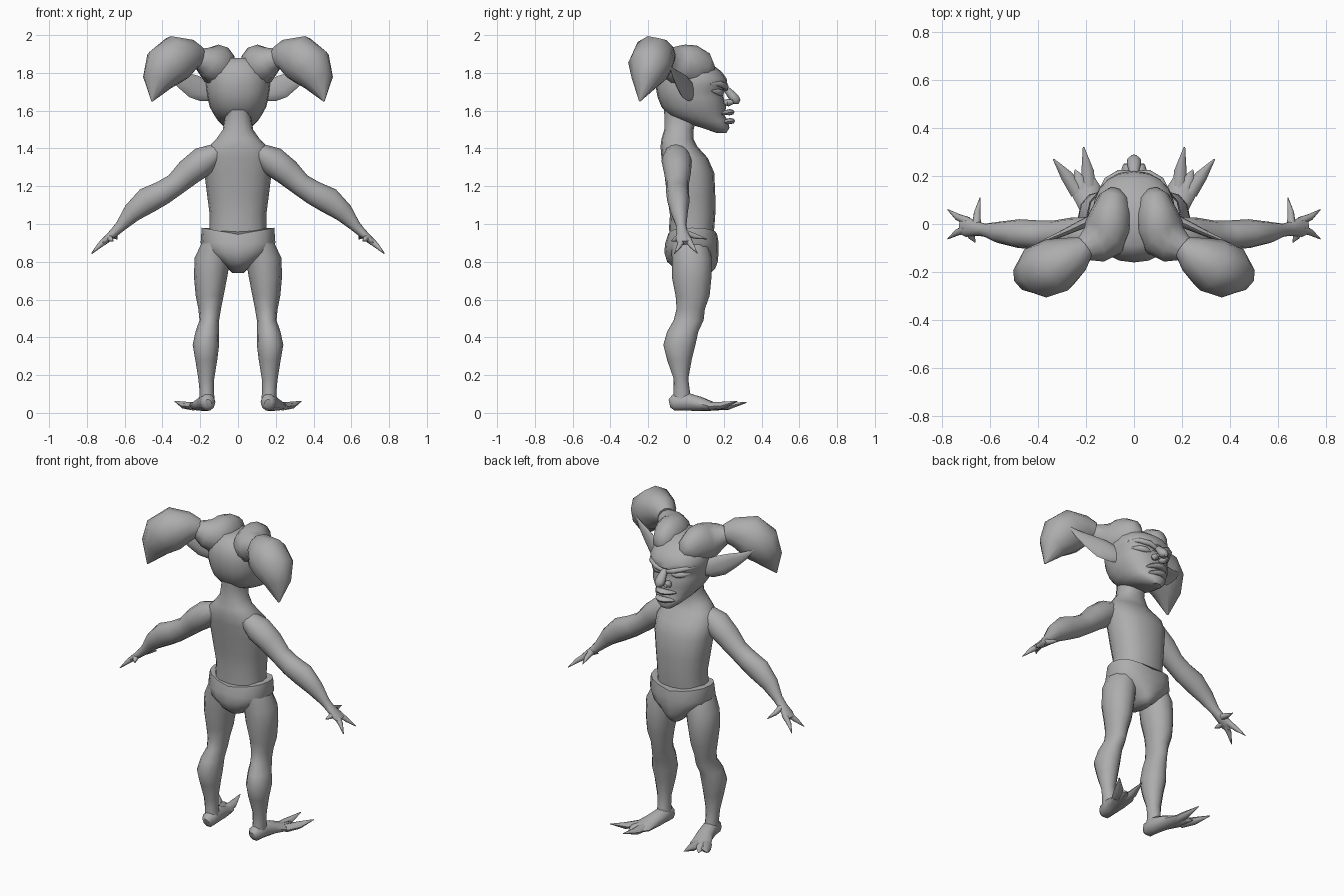
import bpy, bmesh, math
from mathutils import Vector

grey = bpy.data.materials.new("plain grey")
grey.diffuse_color = (0.42, 0.42, 0.42, 1)


def loft(name, rings, mirror=False, angle=50):
    """Skin a list of equal-length point rings and cap both ends."""
    bm = bmesh.new()
    rows = [[bm.verts.new(p) for p in r] for r in rings]
    n = len(rows[0])
    for a, b in zip(rows, rows[1:]):
        for i in range(n):
            j = (i + 1) % n
            bm.faces.new((a[i], a[j], b[j], b[i]))
    bm.faces.new(rows[0][::-1])
    bm.faces.new(rows[-1])
    bmesh.ops.recalc_face_normals(bm, faces=bm.faces)
    me = bpy.data.meshes.new(name)
    bm.to_mesh(me)
    bm.free()
    me.materials.append(grey)
    me.shade_smooth()
    me.set_sharp_from_angle(angle=math.radians(angle))
    ob = bpy.data.objects.new(name, me)
    bpy.context.collection.objects.link(ob)
    if mirror:
        ob.modifiers.new("mirror", 'MIRROR').use_axis = (True, False, False)
    return ob


def circle(n, power=2.0):
    pts = []
    for i in range(n):
        t = 2 * math.pi * i / n
        c, s = math.cos(t), math.sin(t)
        pts.append((math.copysign(abs(c) ** (2 / power), c),
                    math.copysign(abs(s) ** (2 / power), s)))
    return pts


def stack(name, rows, n=16, power=2.0, mirror=False):
    """Horizontal rings: (z, x, y_back, y_front, half_width)."""
    rings = []
    for z, x, y0, y1, rx in rows:
        rings.append([Vector((x + c * rx, (y0 + y1) / 2 + s * (y1 - y0) / 2, z))
                      for c, s in circle(n, power)])
    return loft(name, rings, mirror)


def tube(name, rows, ref, n=10, mirror=True):
    """Rings across a path: (x, y, z, radius along ref, other radius)."""
    pts = [Vector(r[:3]) for r in rows]
    rings = []
    for i, r in enumerate(rows):
        t = (pts[min(i + 1, len(pts) - 1)] - pts[max(i - 1, 0)]).normalized()
        u = Vector(ref)
        u = (u - t * u.dot(t)).normalized()
        v = t.cross(u)
        rings.append([pts[i] + u * c * r[3] + v * s * r[4] for c, s in circle(n)])
    return loft(name, rings, mirror)


X, Y, Z = (1, 0, 0), (0, 1, 0), (0, 0, 1)

# torso and neck
stack("torso", [
    (0.88, 0, -0.08, 0.14, 0.15), (0.98, 0, -0.09, 0.15, 0.15),
    (1.05, 0, -0.085, 0.155, 0.15), (1.15, 0, -0.10, 0.155, 0.163),
    (1.27, 0, -0.115, 0.15, 0.178), (1.35, 0, -0.13, 0.115, 0.18),
    (1.41, 0, -0.135, 0.06, 0.155), (1.45, 0, -0.13, 0.04, 0.115),
    (1.50, 0, -0.115, 0.04, 0.08), (1.58, 0, -0.115, 0.06, 0.068),
    (1.66, 0, -0.12, 0.06, 0.08)], power=2.3)

# briefs, waistband raised at the hips
briefs = stack("briefs", [
    (0.74, 0, 0.02, 0.13, 0.03), (0.765, 0, -0.06, 0.155, 0.055),
    (0.80, 0, -0.10, 0.168, 0.10), (0.85, 0, -0.115, 0.173, 0.17),
    (0.90, 0, -0.11, 0.173, 0.198), (0.945, 0, -0.095, 0.165, 0.192)], power=2.3)
for v in briefs.data.vertices:
    if v.co.z > 0.94:
        v.co.z += 0.035 * abs(v.co.x) / 0.19

# legs
stack("leg", [
    (0.90, 0.112, -0.08, 0.12, 0.08), (0.82, 0.135, -0.075, 0.135, 0.095),
    (0.72, 0.145, -0.075, 0.135, 0.088), (0.62, 0.15, -0.055, 0.125, 0.074),
    (0.55, 0.15, -0.05, 0.10, 0.06), (0.49, 0.152, -0.065, 0.093, 0.052),
    (0.43, 0.163, -0.10, 0.065, 0.062), (0.36, 0.17, -0.12, 0.05, 0.07),
    (0.28, 0.168, -0.10, 0.03, 0.058), (0.18, 0.168, -0.065, 0.012, 0.042),
    (0.12, 0.166, -0.065, 0.02, 0.038), (0.06, 0.163, -0.07, 0.03, 0.04)],
    n=12, mirror=True)

# feet and clawed toes
tube("foot", [
    (0.16, -0.088, 0.05, 0.02, 0.022), (0.16, -0.065, 0.055, 0.04, 0.045),
    (0.165, 0.0, 0.06, 0.045, 0.05), (0.178, 0.07, 0.048, 0.05, 0.04),
    (0.20, 0.14, 0.035, 0.062, 0.024), (0.215, 0.18, 0.034, 0.052, 0.015)], X)
toes = {"inner_toe": [(0.187, 0.13, 0.035), (0.193, 0.22, 0.035), (0.21, 0.32, 0.055)],
        "outer_toe": [(0.235, 0.13, 0.035), (0.28, 0.20, 0.04), (0.335, 0.27, 0.062)],
        "middle_toe": [(0.215, 0.14, 0.035), (0.23, 0.19, 0.035), (0.245, 0.225, 0.02)]}
for name, p in toes.items():
    tube(name, [(*q, r, r * 0.75) for q, r in zip(p, (0.03, 0.026, 0.003))], X, 8)

# arms
tube("arm", [
    (0.11, -0.05, 1.38, 0.06, 0.05), (0.18, -0.05, 1.335, 0.08, 0.078),
    (0.26, -0.045, 1.275, 0.072, 0.072), (0.33, -0.045, 1.21, 0.06, 0.06),
    (0.40, -0.045, 1.165, 0.06, 0.064), (0.48, -0.04, 1.125, 0.06, 0.07),
    (0.56, -0.035, 1.06, 0.045, 0.052), (0.62, -0.025, 0.99, 0.027, 0.03),
    (0.655, -0.02, 0.955, 0.03, 0.024), (0.695, -0.012, 0.92, 0.042, 0.019),
    (0.72, -0.008, 0.90, 0.034, 0.014)], Y, 12)

# fingers
fingers = {"thumb": [(0.655, 0.0, 0.95), (0.652, 0.05, 0.935), (0.64, 0.11, 0.92)],
           "front_finger": [(0.69, 0.01, 0.92), (0.735, 0.03, 0.885), (0.775, 0.06, 0.845)],
           "middle_finger": [(0.70, -0.02, 0.915), (0.735, -0.035, 0.885), (0.775, -0.062, 0.842)],
           "back_finger": [(0.68, -0.03, 0.93), (0.675, -0.055, 0.92), (0.66, -0.077, 0.91)]}
for name, p in fingers.items():
    tube(name, [(*q, r, r) for q, r in zip(p, (0.019, 0.014, 0.002))], (0.3, 0.2, 1), 8)

# head with jutting jaw
stack("head", [
    (1.483, 0, 0.16, 0.215, 0.035), (1.51, 0, 0.08, 0.23, 0.07),
    (1.545, 0, -0.03, 0.222, 0.105), (1.575, 0, -0.09, 0.205, 0.125),
    (1.62, 0, -0.13, 0.212, 0.15), (1.67, 0, -0.15, 0.20, 0.162),
    (1.705, 0, -0.157, 0.192, 0.168), (1.735, 0, -0.16, 0.22, 0.172),
    (1.77, 0, -0.16, 0.215, 0.172), (1.81, 0, -0.15, 0.185, 0.16),
    (1.85, 0, -0.13, 0.13, 0.13), (1.88, 0, -0.09, 0.08, 0.08)],
    n=20, power=2.3)

# nose, nostrils, brows, eyelids
tube("nose", [
    (0, 0.19, 1.73, 0.02, 0.01), (0, 0.222, 1.705, 0.022, 0.02),
    (0, 0.248, 1.675, 0.03, 0.026), (0, 0.265, 1.655, 0.03, 0.026),
    (0, 0.283, 1.645, 0.012, 0.012)], X, 10, False)
tube("nostril", [
    (0.02, 0.20, 1.645, 0.015, 0.012), (0.032, 0.225, 1.642, 0.024, 0.02),
    (0.032, 0.25, 1.645, 0.012, 0.01)], X, 8)
tube("brow", [
    (0.015, 0.21, 1.715, 0.012, 0.012), (0.06, 0.21, 1.728, 0.016, 0.016),
    (0.11, 0.18, 1.742, 0.016, 0.016), (0.15, 0.125, 1.745, 0.006, 0.006)], Z, 8)
tube("eyelid", [
    (0.035, 0.19, 1.692, 0.005, 0.005), (0.065, 0.186, 1.694, 0.018, 0.016),
    (0.10, 0.168, 1.70, 0.018, 0.016), (0.132, 0.135, 1.706, 0.004, 0.004)], Z, 8)


# lips wrapped around the muzzle
def lip(name, z, y, r):
    pts = []
    for i in range(7):
        s = i / 3 - 1
        k = r * (1 - 0.75 * s * s)
        pts.append((0.068 * s, y - 0.06 * s * s, z - 0.008 * s * s, k * 0.8, k * 1.2))
    tube(name, pts, Z, 8, False)


lip("upper_lip", 1.592, 0.232, 0.021)
lip("lower_lip", 1.545, 0.235, 0.021)

# long pointed ears
tube("ear", [
    (0.13, 0.03, 1.69, 0.04, 0.02), (0.18, 0.015, 1.705, 0.058, 0.022),
    (0.235, -0.01, 1.728, 0.062, 0.018), (0.30, -0.04, 1.765, 0.045, 0.013),
    (0.36, -0.065, 1.80, 0.024, 0.008), (0.41, -0.087, 1.84, 0.002, 0.002)], Z, 10)

# hair bunches and drooping pigtails
tube("hair_bunch", [
    (0.075, 0.145, 1.82, 0.02, 0.025), (0.083, 0.115, 1.828, 0.075, 0.06),
    (0.093, 0.05, 1.835, 0.11, 0.085), (0.105, -0.01, 1.837, 0.113, 0.098),
    (0.125, -0.055, 1.842, 0.105, 0.10), (0.165, -0.085, 1.86, 0.08, 0.082),
    (0.205, -0.10, 1.875, 0.055, 0.055), (0.235, -0.115, 1.88, 0.045, 0.045)], Z, 12)
tube("pigtail", [
    (0.205, -0.095, 1.885, 0.05, 0.055), (0.245, -0.125, 1.893, 0.08, 0.085),
    (0.32, -0.17, 1.88, 0.117, 0.125), (0.385, -0.195, 1.83, 0.115, 0.122),
    (0.425, -0.215, 1.755, 0.075, 0.085), (0.455, -0.245, 1.65, 0.004, 0.004)], Y, 10)
